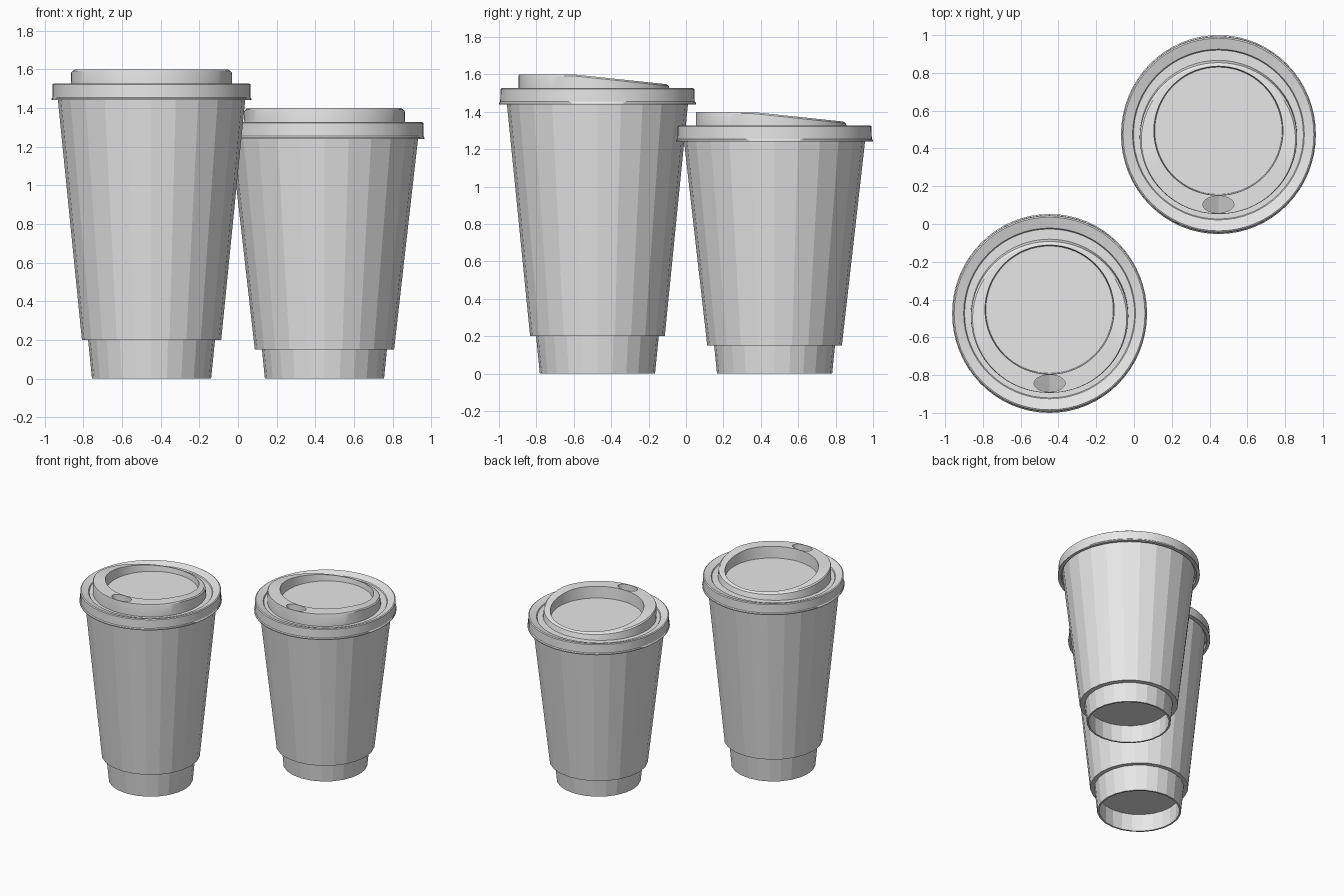
import bpy, bmesh, math

if "Cube" in bpy.data.objects:
    bpy.data.objects.remove(bpy.data.objects["Cube"])

grey = bpy.data.materials.new("plain_grey")
grey.diffuse_color = (0.8, 0.8, 0.8, 1)
grey.use_nodes = True
grey.node_tree.nodes["Principled BSDF"].inputs["Base Color"].default_value = grey.diffuse_color


def loft(name, rings, sides, loc, closed=False, smooth=False):
    """Skin elliptical rings (rx, ry, y offset, z or z(y)); cap the ends or join them."""
    bm = bmesh.new()
    loops = []
    for rx, ry, cy, z in rings:
        loop = []
        for i in range(sides):
            a = 2 * math.pi * i / sides
            x, y = rx * math.cos(a), cy + ry * math.sin(a)
            loop.append(bm.verts.new((x, y, z(y) if callable(z) else z)))
        loops.append(loop)
    pairs = list(zip(loops, loops[1:]))
    if closed:
        pairs.append((loops[-1], loops[0]))
    else:
        bm.faces.new(loops[0])
        bm.faces.new(loops[-1])
    for a, b in pairs:
        for i in range(sides):
            j = (i + 1) % sides
            bm.faces.new((a[i], a[j], b[j], b[i]))
    bmesh.ops.recalc_face_normals(bm, faces=bm.faces)
    me = bpy.data.meshes.new(name)
    bm.to_mesh(me)
    bm.free()
    me.materials.append(grey)
    ob = bpy.data.objects.new(name, me)
    bpy.context.collection.objects.link(ob)
    ob.location = loc
    bpy.ops.object.select_all(action='DESELECT')
    ob.select_set(True)
    bpy.context.view_layer.objects.active = ob
    if smooth:
        bpy.ops.object.shade_smooth_by_angle(angle=math.radians(30))
    return ob


def circles(profile):
    return [(r, r, 0, z) for r, z in profile]


def build_cup(label, x, y, top, step):
    rim = top - 0.16                      # lower edge of the lid
    r_step = 0.308 + 0.1 * step

    # hollow cup with a recessed base
    loft(label + "_cup_body", circles([
        (0.297, 0.14), (0.295, 0), (0.308, 0), (r_step, step),
        (0.474, rim + 0.02), (0.468, rim + 0.02), (0.318, 0.16)]), 24, (x, y, 0))

    # sleeve wrapped round the cup
    loft(label + "_sleeve", circles([
        (r_step - 0.002, step), (0.36, step), (0.486, rim + 0.02), (0.472, rim + 0.02)]),
        24, (x, y, 0), closed=True)

    # lid: skirt, sunken groove, sloping raised ring and round basin
    def slope(drop):
        return lambda yy: top - drop - 0.105 * max(0, yy + 0.13)

    lid = loft(label + "_lid", [
        (0.494, 0.498, 0, rim + 0.03), (0.494, 0.498, 0, rim),
        (0.516, 0.5265, 0, rim), (0.516, 0.5265, 0, rim + 0.008),
        (0.512, 0.520, 0, rim + 0.014), (0.512, 0.518, 0, top - 0.078),
        (0.505, 0.510, 0, top - 0.073),
        (0.455, 0.452, 0, top - 0.09), (0.450, 0.447, 0, top - 0.098),
        (0.417, 0.407, -0.014, top - 0.098),
        (0.416, 0.401, -0.020, slope(0.008)), (0.408, 0.394, -0.026, slope(0)),
        (0.342, 0.342, 0.02, slope(0)), (0.337, 0.337, 0.02, top - 0.092)],
        64, (x, y, 0), smooth=True)

    # drinking hole cut through the lid
    cutter = loft("hole_cutter", [(0.082, 0.045, -0.37, rim - 0.1),
                                  (0.082, 0.045, -0.37, top + 0.1)], 32, (x, y, 0))
    cutter.hide_render = True
    mod = lid.modifiers.new("drinking_hole", 'BOOLEAN')
    mod.operation = 'DIFFERENCE'
    mod.solver = 'EXACT'
    mod.object = cutter
    bpy.ops.object.select_all(action='DESELECT')
    lid.select_set(True)
    bpy.context.view_layer.objects.active = lid
    bpy.ops.object.modifier_apply(modifier=mod.name)
    bpy.data.objects.remove(cutter)


build_cup("tall", -0.447, -0.4735, 1.6, 0.2)
build_cup("short", 0.447, 0.4735, 1.4, 0.15)
